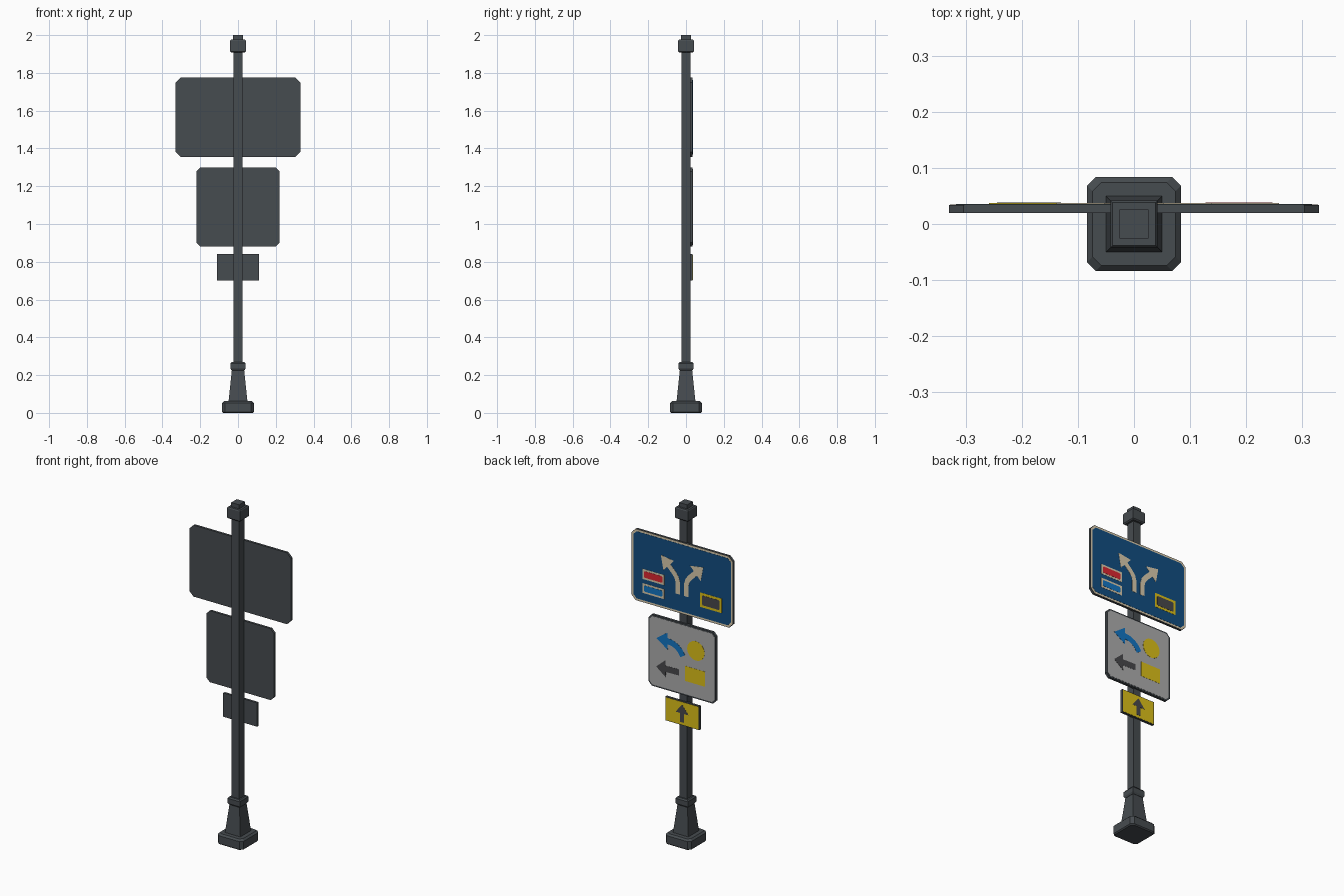
import bpy, bmesh, math
from mathutils import Vector

if "Cube" in bpy.data.objects:
    bpy.data.objects.remove(bpy.data.objects["Cube"])


def material(name, r, g, b):
    m = bpy.data.materials.new(name)
    m.diffuse_color = (r, g, b, 1)
    m.use_nodes = True
    m.node_tree.nodes["Principled BSDF"].inputs["Base Color"].default_value = m.diffuse_color
    return m


METAL = material("dark grey metal", .062, .072, .080)
BLACK = material("charcoal paint", .065, .065, .07)
BEIGE = material("beige", .70, .60, .42)
NAVY = material("deep blue", .006, .075, .22)
BLUE = material("bright blue", .006, .18, .55)
RED = material("red", .72, .02, .03)
YELLOW = material("yellow", .72, .53, .01)
WHITE = material("light grey", .42, .42, .42)


def finish(name, bm, mat):
    bmesh.ops.recalc_face_normals(bm, faces=bm.faces)
    me = bpy.data.meshes.new(name)
    bm.to_mesh(me)
    bm.free()
    me.materials.append(mat)
    ob = bpy.data.objects.new(name, me)
    bpy.context.collection.objects.link(ob)
    return ob


def corners(hx, hy, c, cx=0, cy=0):
    """Rectangle outline with corners cut by c."""
    if c == 0:
        return [(cx + sx * hx, cy + sy * hy) for sx, sy in ((1, 1), (-1, 1), (-1, -1), (1, -1))]
    p = []
    for sx, sy in ((1, 1), (-1, 1), (-1, -1), (1, -1)):
        a = (cx + sx * hx, cy + sy * (hy - c))
        b = (cx + sx * (hx - c), cy + sy * hy)
        p += [a, b] if sx * sy > 0 else [b, a]
    return p


def post(name, rings, chamfer=0):
    """Square section lofted through (half width, z) rings."""
    bm = bmesh.new()
    loops = [[bm.verts.new((x, y, z)) for x, y in corners(h, h, chamfer)] for h, z in rings]
    n = len(loops[0])
    for a, b in zip(loops, loops[1:]):
        for i in range(n):
            bm.faces.new((a[i], a[(i + 1) % n], b[(i + 1) % n], b[i]))
    bm.faces.new(loops[0])
    bm.faces.new(loops[-1])
    return finish(name, bm, METAL)


def plate(name, pts, y0, y1, mat):
    """Outline in x/z extruded from y0 to y1."""
    bm = bmesh.new()
    a = [bm.verts.new((x, y0, z)) for x, z in pts]
    b = [bm.verts.new((x, y1, z)) for x, z in pts]
    n = len(pts)
    bm.faces.new(a)
    bm.faces.new(b)
    for i in range(n):
        bm.faces.new((a[i], a[(i + 1) % n], b[(i + 1) % n], b[i]))
    return finish(name, bm, mat)


def rect(name, x0, x1, z0, z1, layer, mat, c=0):
    return plate(name, corners((x1 - x0) / 2, (z1 - z0) / 2, c, (x0 + x1) / 2, (z0 + z1) / 2),
                 Y[layer], Y[layer + 1], mat)


def arrow(name, path, tip, width, head, mat, mirror=1):
    """Stroke along path with a triangular head ending at tip."""
    p = [Vector(q) for q in path]
    tip = Vector(tip)
    left, right = [], []
    for i, q in enumerate(p):
        nxt = p[i + 1] if i + 1 < len(p) else tip
        d = (nxt - p[max(i - 1, 0)]).normalized()
        n = Vector((-d.y, d.x))
        left.append(q + n * width / 2)
        right.append(q - n * width / 2)
    d = (tip - p[-1]).normalized()
    n = Vector((-d.y, d.x)) * head
    pts = left + [p[-1] + n, tip, p[-1] - n] + right[::-1]
    return plate(name, [(mirror * q.x, q.y) for q in pts], Y[2], Y[3], mat)


# depth steps: back of board, board, border, panel, symbols, inset symbols
Y = [.034, .035, .036, .037, .038]

# pole and its fittings
post("pole", [(.025, .2), (.025, 1.95)])
post("base_block", [(.078, 0), (.084, .006), (.084, .052), (.074, .062)], .016)
post("base_taper", [(.05, .06), (.032, .232)])
post("base_collar", [(.034, .225), (.040, .235), (.040, .262), (.034, .27)])
post("top_cap", [(.036, 1.908), (.042, 1.914), (.042, 1.97), (.038, 1.976)])
post("top_finial", [(.026, 1.97), (.026, 2.0)])

# boards with border and panel
for name, hx, z0, z1, c, edge, border, panel in (
        ("direction", .33, 1.355, 1.775, .026, .013, BEIGE, NAVY),
        ("diversion", .22, .88, 1.30, .022, .009, METAL, WHITE),
        ("small", .11, .70, .84, 0, .003, METAL, YELLOW)):
    plate(name + "_board", corners(hx, (z1 - z0) / 2, c, 0, (z0 + z1) / 2), .02, .034, METAL)
    rect(name + "_border", -hx + .002, hx - .002, z0 + .002, z1 - .002, 0, border, c)
    rect(name + "_panel", -hx + edge, hx - edge, z0 + edge, z1 - edge, 1, panel, c * .8)

# upper board: forked arrows and little plates
for side, s in (("left", 1), ("right", -1)):
    arrow("fork_arrow_" + side,
          [(.028, 1.465), (.028, 1.535), (.036, 1.562), (.054, 1.585), (.087, 1.617)],
          (.138, 1.666), .03, .05, BEIGE, s)
for name, x0, x1, z0, z1, e, outer, inner in (
        ("red_label", .116, .258, 1.493, 1.553, .011, BEIGE, RED),
        ("blue_label", .116, .258, 1.411, 1.469, .011, BEIGE, BLUE),
        ("yellow_label", -.258, -.116, 1.429, 1.514, .014, YELLOW, BLACK)):
    rect(name + "_frame", x0, x1, z0, z1, 2, outer)
    rect(name + "_inset", x0 + e, x1 - e, z0 + e, z1 - e, 3, inner, .005)

# middle board: curved arrow, straight arrow, disc and square
arrow("curved_arrow", [(-.004, 1.108), (.012, 1.134), (.035, 1.154), (.062, 1.166), (.094, 1.17)],
      (.168, 1.169), .036, .05, BLUE)
arrow("straight_arrow", [(.02, 1.006), (.107, 1.004)], (.168, 1.002), .036, .05, BLACK)
plate("yellow_disc", [(-.09 + .057 * math.cos(i * math.pi / 8), 1.162 + .057 * math.sin(i * math.pi / 8))
                      for i in range(16)], Y[2], Y[3], YELLOW)
rect("yellow_square", -.148, -.02, .967, 1.055, 2, YELLOW)

# lower board: upward arrow
arrow("up_arrow", [(0, .718), (0, .77)], (0, .822), .026, .042, BLACK)
